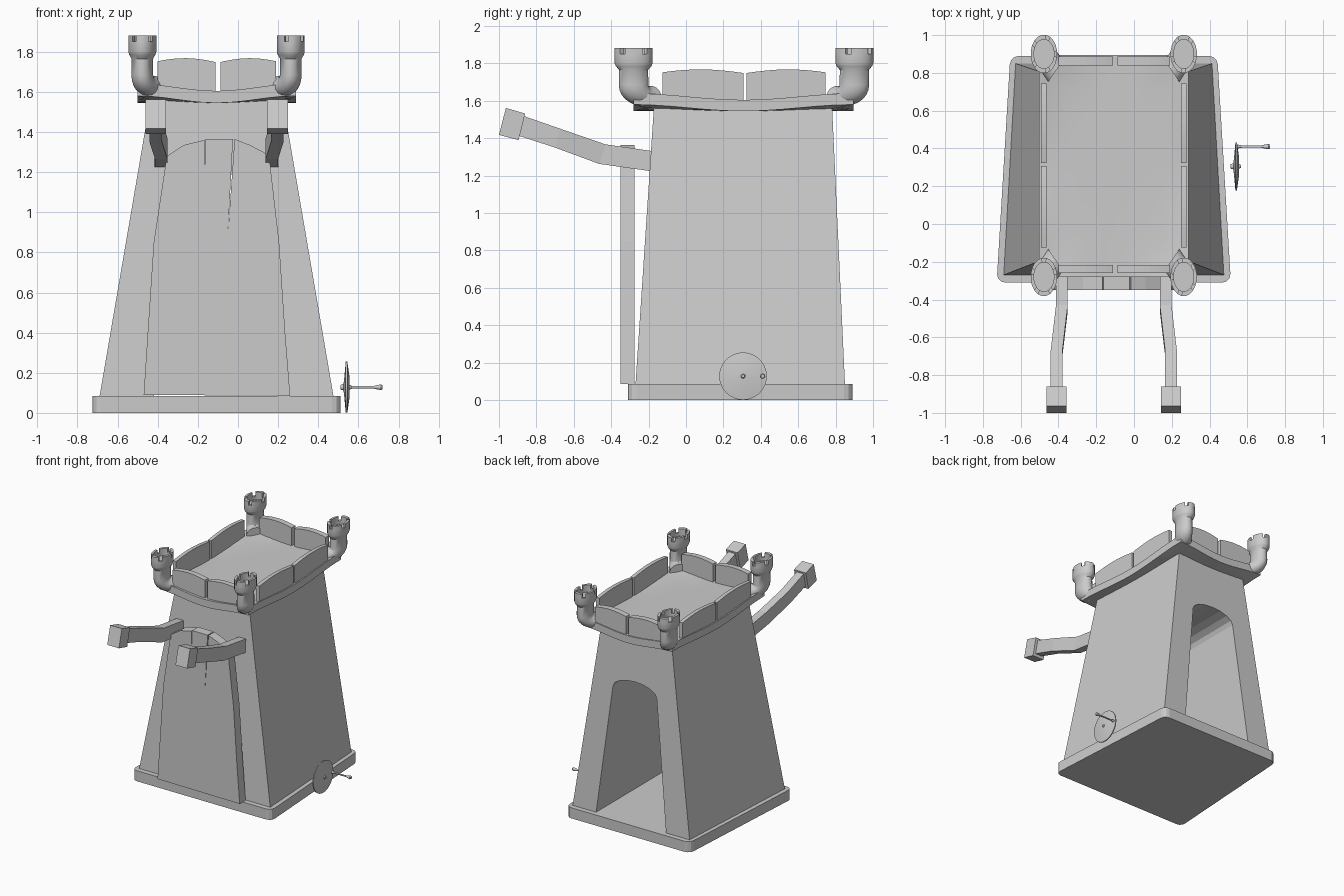
import bpy, bmesh, math
from mathutils import Vector

if "Cube" in bpy.data.objects:
    bpy.data.objects.remove(bpy.data.objects["Cube"])

CX = -0.107   # tower's own mirror plane


def finish(bm, name, smooth=False):
    bmesh.ops.recalc_face_normals(bm, faces=bm.faces)
    me = bpy.data.meshes.new(name)
    bm.to_mesh(me)
    bm.free()
    if smooth:
        me.polygons.foreach_set("use_smooth", [True] * len(me.polygons))
        me.set_sharp_from_angle(angle=math.radians(35))
    ob = bpy.data.objects.new(name, me)
    bpy.context.collection.objects.link(ob)
    return ob


def loft(bm, rings, caps=True):
    """Skin a list of equally long closed point rings."""
    vs = [[bm.verts.new(p) for p in r] for r in rings]
    n = len(vs[0])
    for a, b in zip(vs, vs[1:]):
        for i in range(n):
            j = (i + 1) % n
            bm.faces.new((a[i], a[j], b[j], b[i]))
    if caps:
        bm.faces.new(vs[0])
        bm.faces.new(vs[-1])


def trapezoid(yf, yb, hf, hb, z):
    return [(CX - hf, yf, z), (CX + hf, yf, z), (CX + hb, yb, z), (CX - hb, yb, z)]


def prism(name, outline, y0, y1):
    bm = bmesh.new()
    loft(bm, [[(x, y, z) for x, z in outline] for y in (y0, y1)])
    return finish(bm, name)


# base slab with rounded corners
bm = bmesh.new()
loft(bm, [trapezoid(-0.31, 0.89, 0.62, 0.548, z) for z in (0, 0.085)])
up = [e for e in bm.edges if abs(e.verts[0].co.z - e.verts[1].co.z) > 0.01]
bmesh.ops.bevel(bm, geom=up, offset=0.045, segments=3, profile=0.5, affect='EDGES')
finish(bm, "base_slab")

# tapering tower body with an arched passage
bm = bmesh.new()
loft(bm, [trapezoid(-0.27, 0.85, 0.583, 0.52, 0.083),
          trapezoid(-0.17, 0.78, 0.325, 0.31, 1.59)])
body = finish(bm, "tower_body")
arch = [(CX - 0.315, 0.05), (CX + 0.315, 0.05)]
for i in range(9):
    a = math.pi * i / 8
    arch.append((CX + 0.195 * math.cos(a), 1.11 + 0.085 * math.sin(a)))
cutter = prism("passage_cutter", arch, -0.6, 1.2)
mod = body.modifiers.new("passage", 'BOOLEAN')
mod.operation = 'DIFFERENCE'
mod.solver = 'EXACT'
mod.object = cutter
bpy.context.view_layer.objects.active = body
bpy.ops.object.modifier_apply(modifier=mod.name)
bpy.data.objects.remove(cutter)

# plank door leaf with two splits in its top edge
prism("door", [(-0.47, 0.09), (0.26, 0.085), (0.235, 0.4), (0.205, 0.85), (0.155, 1.285),
               (0.06, 1.335), (-0.017, 1.365), (-0.05, 0.9), (-0.025, 1.365),
               (-0.162, 1.365), (-0.165, 1.2), (-0.168, 1.36), (-0.27, 1.335),
               (-0.355, 1.28), (-0.42, 0.85), (-0.45, 0.4)], -0.35, -0.275)

# roof plate with upturned corners
bm = bmesh.new()
N = 12
grids = []
for zb in (1.545, 1.605):
    g = []
    for i in range(N + 1):
        u = 2 * i / N - 1
        row = []
        for j in range(N + 1):
            v = 2 * j / N - 1
            z = zb + 0.035 * (0.5 - 0.5 * math.cos(math.pi * u)) * v ** 4 if abs(u) < abs(v) \
                else zb + 0.035 * u ** 4 * (0.5 - 0.5 * math.cos(math.pi * v))
            row.append(bm.verts.new((CX + 0.395 * u, 0.308 + 0.588 * v, z)))
        g.append(row)
    for i in range(N):
        for j in range(N):
            bm.faces.new((g[i][j], g[i + 1][j], g[i + 1][j + 1], g[i][j + 1]))
    grids.append(g)


def rim(g):
    return ([g[i][0] for i in range(N)] + [g[N][j] for j in range(N)]
            + [g[i][N] for i in range(N, 0, -1)] + [g[0][j] for j in range(N, 0, -1)])


lo, hi = rim(grids[0]), rim(grids[1])
for i in range(len(lo)):
    j = (i + 1) % len(lo)
    bm.faces.new((lo[i], lo[j], hi[j], hi[i]))
finish(bm, "roof_plate", True)


# parapet panels with gently arched tops
def panel(name, a, b, t0, t1, along_x):
    bm = bmesh.new()
    rings = []
    for i in range(9):
        f = i / 8
        s = a + (b - a) * f
        top = 1.74 + 0.028 * math.sin(math.pi * (0.15 + 0.75 * f))
        pts = [(t0, 1.595), (t1, 1.595), (t1, top), (t0, top)]
        rings.append([(s, t, z) if along_x else (t, s, z) for t, z in pts])
    loft(bm, rings)
    finish(bm, name)


for side, t0, t1 in (("front", -0.26, -0.217), ("back", 0.84, 0.887)):
    panel(side + "_parapet_left", -0.40, -0.112, t0, t1, True)
    panel(side + "_parapet_right", 0.19, -0.088, t0, t1, True)
for side, s in (("left", -1), ("right", 1)):
    t = sorted((CX + s * 0.355, CX + s * 0.385))
    panel(side + "_parapet_front", -0.125, 0.307, *t, False)
    panel(side + "_parapet_back", 0.745, 0.313 + 0.01, *t, False)


# corner turrets: an elbow pipe rising into a crenellated cup
def turret(name, cx, cy, sx, sy):
    SEG, S = 20, Vector((0.055, 0.08, 0.055))
    o = Vector((sx, sy, 0)).normalized()
    n = Vector((-o.y, o.x, 0))

    def ring(d, z, r, th=math.pi / 2):
        w = Vector((0, 0, math.cos(th))) - o * math.sin(th)
        out = []
        for k in range(SEG):
            a = 2 * math.pi * k / SEG
            p = o * d + n * (r * math.cos(a)) + w * (r * math.sin(a))
            out.append((cx + p.x * S.x, cy + p.y * S.y, z + p.z * S.z))
        return out

    R = 1.1
    rings = [ring(-1.6, 1.625, 1, 0)]
    for i in range(7):
        th = math.pi / 2 * i / 6
        rings.append(ring(R * (math.sin(th) - 1), 1.625 + R * S.z * (1 - math.cos(th)), 1, th))
    for r, z in ((0.98, 1.765), (1.2, 1.785), (1.28, 1.80), (1.28, 1.85), (0.97, 1.85), (0.97, 1.825)):
        rings.append(ring(0, z, r))
    bm = bmesh.new()
    loft(bm, rings)
    # merlons
    quads = [ring(0, z, r) for r, z in ((1.28, 1.848), (1.28, 1.882), (0.97, 1.882), (0.97, 1.848))]
    for m in range(5):
        loft(bm, [[q[(4 * m + k) % SEG] for q in quads] for k in range(4)])
    finish(bm, name, True)


for sx, sn in ((-1, "left"), (1, "right")):
    for sy, fn in ((-1, "front"), (1, "back")):
        turret(f"{fn}_{sn}_turret", CX + sx * 0.37, 0.31 + sy * 0.59, sx, sy)

# two bent arms with square end blocks: (y, z) top, (y, z) bottom, centre offset
arm = [((-0.17, 1.33), (-0.195, 1.225), 0.277), ((-0.43, 1.367), (-0.465, 1.263), 0.275),
       ((-0.67, 1.45), (-0.70, 1.35), 0.303), ((-0.88, 1.523), (-0.915, 1.42), 0.303)]
block = [((-0.86, 1.532), (-0.895, 1.39), 0.303), ((-0.963, 1.562), (-1.0, 1.418), 0.303)]
for s, side in ((-1, "left"), (1, "right")):
    for nm, prof, h in (("arm", arm, 0.031), ("arm_end_block", block, 0.052)):
        bm = bmesh.new()
        loft(bm, [[(CX + s * c - h, *t), (CX + s * c + h, *t),
                   (CX + s * c + h, *b), (CX + s * c - h, *b)] for t, b, c in prof])
        finish(bm, f"{side}_{nm}", False)


# crank wheel and handle, turned about the x axis
def turned(name, y, z, prof, seg):
    bm = bmesh.new()
    loft(bm, [[(x, y + r * math.cos(2 * math.pi * k / seg), z + r * math.sin(2 * math.pi * k / seg))
               for k in range(seg)] for x, r in prof])
    finish(bm, name, True)


turned("crank_wheel", 0.305, 0.128,
       [(0.512, 0.012), (0.526, 0.016), (0.53, 0.05), (0.537, 0.127), (0.545, 0.127),
        (0.556, 0.05), (0.557, 0.012), (0.566, 0.008)], 32)
turned("crank_handle", 0.41, 0.128,
       [(0.54, 0.012), (0.57, 0.006), (0.675, 0.006), (0.685, 0.009), (0.712, 0.014), (0.72, 0.01)], 12)
